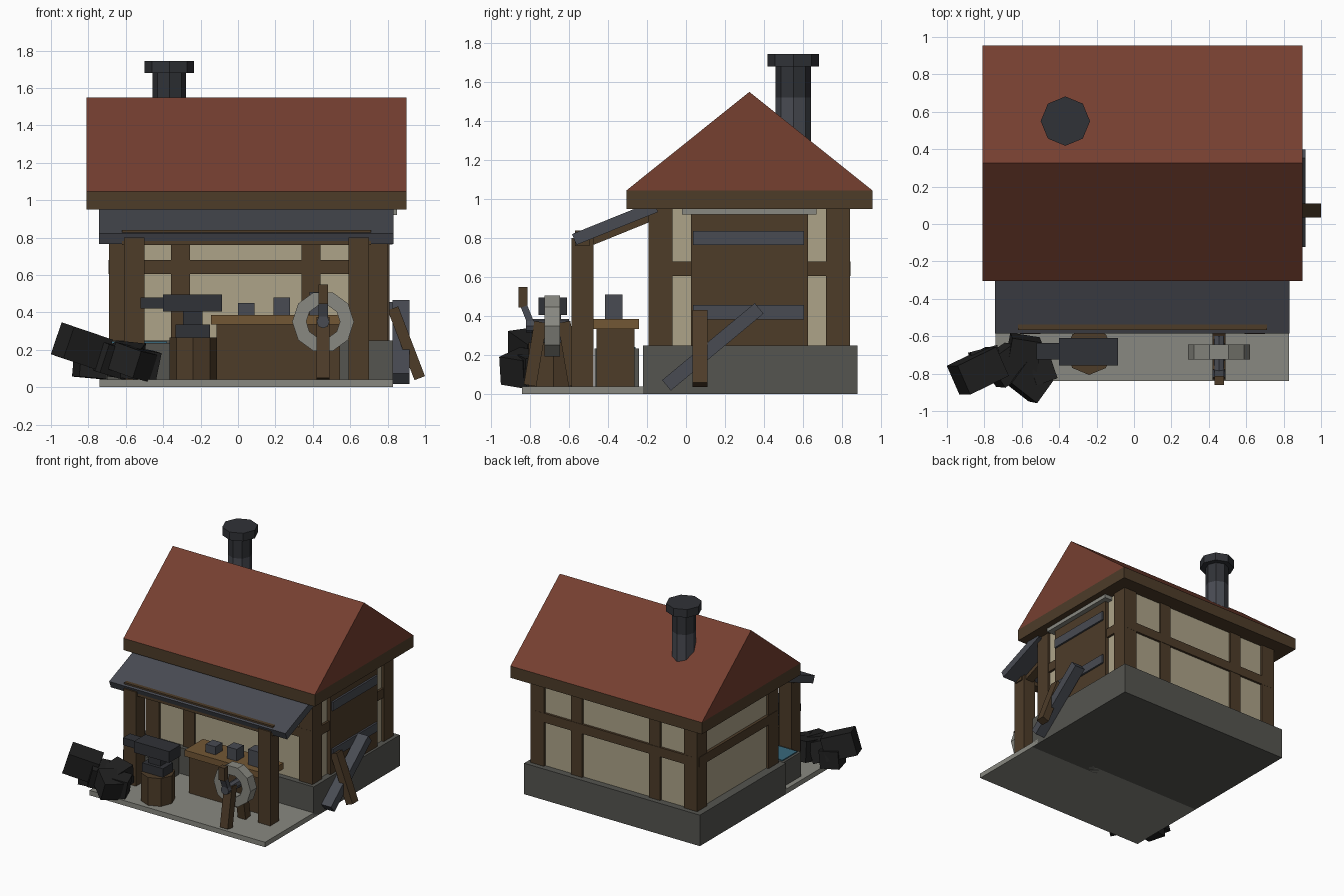
import bpy, bmesh
from math import radians, cos, sin, pi, atan2, hypot
from mathutils import Euler


def mat(name, c):
    m = bpy.data.materials.new(name)
    m.diffuse_color = (*c, 1)
    return m


WOOD = mat("dark_wood", (0.075, 0.045, 0.022))
BENCH = mat("bench_wood", (0.17, 0.095, 0.035))
PLASTER = mat("plaster", (0.42, 0.37, 0.25))
STONE = mat("stone", (0.09, 0.09, 0.08))
PALE = mat("pale_stone", (0.25, 0.25, 0.22))
ROOF = mat("roof_red", (0.18, 0.05, 0.03))
IRON = mat("iron", (0.065, 0.07, 0.085))
DARK = mat("dark_iron", (0.03, 0.032, 0.038))
COAL = mat("coal", (0.015, 0.015, 0.015))
WATER = mat("water", (0.04, 0.14, 0.2))


def mesh_obj(name, verts, faces, m):
    me = bpy.data.meshes.new(name)
    me.from_pydata(verts, [], faces)
    bm = bmesh.new()
    bm.from_mesh(me)
    bmesh.ops.recalc_face_normals(bm, faces=bm.faces)
    bm.to_mesh(me)
    bm.free()
    o = bpy.data.objects.new(name, me)
    bpy.context.collection.objects.link(o)
    me.materials.append(m)
    return o


def block(name, c, s, m, rot=(0, 0, 0)):
    """Box by centre, size and rotation in degrees."""
    v = [(x * s[0] / 2, y * s[1] / 2, z * s[2] / 2)
         for x in (-1, 1) for y in (-1, 1) for z in (-1, 1)]
    f = [(0, 1, 3, 2), (4, 6, 7, 5), (0, 4, 5, 1), (2, 3, 7, 6), (0, 2, 6, 4), (1, 5, 7, 3)]
    o = mesh_obj(name, v, f, m)
    o.location = c
    o.rotation_euler = Euler([radians(a) for a in rot])
    return o


def box(name, x, y, z, m):
    """Box by its extents."""
    e = (x, y, z)
    return block(name, [(a + b) / 2 for a, b in e], [b - a for a, b in e], m)


def beam_yz(name, x, a, b, width, thick, m):
    """Beam at x running between two (y, z) points."""
    dy, dz = b[0] - a[0], b[1] - a[1]
    return block(name, (x, (a[0] + b[0]) / 2, (a[1] + b[1]) / 2),
                 (width, hypot(dy, dz), thick), m, (atan2(dz, dy) * 180 / pi, 0, 0))


def lathe(name, c, prof, n, m, closed=False, rot=(0, 0, 0)):
    """Revolve (radius, z) points in n flat sides; closed makes a ring."""
    k = len(prof)
    v = [(r * cos(2 * pi * i / n), r * sin(2 * pi * i / n), z) for i in range(n) for r, z in prof]
    f = [(i * k + j, ((i + 1) % n) * k + j, ((i + 1) % n) * k + (j + 1) % k, i * k + (j + 1) % k)
         for i in range(n) for j in range(k if closed else k - 1)]
    if not closed:
        f += [[i * k for i in range(n)], [i * k + k - 1 for i in range(n)]]
    o = mesh_obj(name, v, f, m)
    o.location = c
    o.rotation_euler = Euler([radians(a) for a in rot])
    return o


# Stone footing and yard slab
box("stone_footing", (-0.74, 0.83), (-0.22, 0.88), (0, 0.25), STONE)
box("yard_slab", (-0.74, 0.83), (-0.84, -0.15), (0, 0.04), PALE)

# Timber framed walls
box("plaster_walls", (-0.67, 0.78), (-0.175, 0.825), (0.25, 0.96), PLASTER)
for x in (-0.63, 0.74):
    for y in (-0.13, 0.78):
        box("corner_post", (x - 0.06, x + 0.06), (y - 0.062, y + 0.062), (0.25, 0.96), WOOD)
for x in (-0.307, 0.39):
    for y in (-0.175, 0.825):
        box("wall_stud", (x - 0.05, x + 0.05), (y - 0.015, y + 0.015), (0.25, 0.96), WOOD)
for y in (-0.175, 0.825):
    box("long_rail", (-0.68, 0.79), (y - 0.018, y + 0.018), (0.605, 0.68), WOOD)
for x in (-0.67, 0.775):
    box("side_rail", (x - 0.023, x + 0.023), (-0.17, 0.82), (0.605, 0.68), WOOD)

# Sliding side door
box("door", (0.77, 0.81), (0.025, 0.625), (0.25, 0.92), WOOD)
for z in (0.42, 0.80):
    box("door_strap", (0.80, 0.825), (0.035, 0.605), (z - 0.036, z + 0.036), IRON)
box("door_track", (0.77, 0.85), (-0.02, 0.67), (0.92, 0.95), PALE)

# Main roof
box("eave_board", (-0.81, 0.90), (-0.305, 0.955), (0.95, 1.045), WOOD)
tri = [(-0.305, 1.045), (0.955, 1.045), (0.325, 1.55)]
mesh_obj("gable_roof", [(x, y, z) for x in (-0.81, 0.90) for y, z in tri],
         [(0, 1, 2), (3, 4, 5), (0, 1, 4, 3), (1, 2, 5, 4), (2, 0, 3, 5)], ROOF)

# Chimney
lathe("chimney_pipe", (-0.367, 0.55, 0), [(0.09, 1.05), (0.09, 1.52)], 8, IRON)
lathe("chimney_neck", (-0.367, 0.55, 0), [(0.09, 1.52), (0.09, 1.68)], 8, DARK)
lathe("chimney_cap", (-0.367, 0.55, 0), [(0.132, 1.68), (0.132, 1.745)], 8, DARK)

# Lean-to awning with posts, beam and rafters
beam_yz("awning", 0.045, (-0.573, 0.793), (-0.155, 0.962), 1.575, 0.06, IRON)
box("awning_beam", (-0.62, 0.71), (-0.568, -0.495), (0.76, 0.84), WOOD)
for x in (-0.555, 0.645):
    box("awning_post", (x - 0.055, x + 0.055), (-0.588, -0.475), (0.04, 0.80), WOOD)
    beam_yz("rafter", x, (-0.53, 0.77), (-0.18, 0.912), 0.07, 0.05, WOOD)

# Workbench and iron stock
box("bench_body", (-0.115, 0.545), (-0.46, -0.265), (0.04, 0.335), WOOD)
box("bench_top", (-0.145, 0.575), (-0.475, -0.24), (0.335, 0.385), BENCH)
for i in range(3):
    x = 0.045 + 0.19 * i
    box("iron_stock", (x - 0.044, x + 0.044), (-0.415, -0.325), (0.385, 0.45 + 0.03 * i), IRON)

# Water trough
box("trough", (-0.70, -0.36), (-0.47, -0.24), (0.04, 0.235), STONE)
box("trough_water", (-0.68, -0.38), (-0.45, -0.26), (0.22, 0.243), WATER)

# Anvil on stump
lathe("stump", (-0.24, -0.68, 0), [(0.127, 0.04), (0.127, 0.265)], 8, WOOD)
box("anvil_foot", (-0.335, -0.15), (-0.745, -0.615), (0.265, 0.335), DARK)
box("anvil_waist", (-0.295, -0.19), (-0.72, -0.64), (0.335, 0.41), DARK)
box("anvil_face", (-0.40, -0.085), (-0.757, -0.61), (0.405, 0.495), DARK)
box("anvil_horn", (-0.52, -0.40), (-0.725, -0.637), (0.42, 0.48), DARK)

# Grindstone on splayed legs with crank
lathe("grindstone", (0.455, -0.685, 0.35), [(0.09, -0.04), (0.165, -0.04), (0.165, 0.04), (0.09, 0.04)],
      10, PALE, True, (90, 0, 0))
for s in (-1, 1):
    beam_yz("stand_leg", 0.455, (-0.685 + s * 0.115, 0.045), (-0.685 + s * 0.06, 0.37), 0.07, 0.065, WOOD)
lathe("axle", (0.455, -0.70, 0.35), [(0.035, -0.1), (0.035, 0.12)], 8, IRON, False, (90, 0, 0))
beam_yz("crank_arm", 0.455, (-0.79, 0.35), (-0.83, 0.45), 0.05, 0.035, IRON)
box("crank_handle", (0.43, 0.48), (-0.86, -0.812), (0.445, 0.55), WOOD)

# Iron bar and wooden handle leaning by the door
beam_yz("leaning_bar", 0.872, (-0.10, 0.045), (0.375, 0.44), 0.09, 0.07, IRON)
block("leaning_handle", (0.90, 0.072, 0.235), (0.06, 0.075, 0.40), WOOD, (0, -21, 0))

# Coal heap
for c, s, r in [((-0.835, -0.785, 0.215), (0.24, 0.17, 0.18), (8, 17, 26)),
                ((-0.595, -0.71, 0.145), (0.16, 0.21, 0.16), (10, 6, -9)),
                ((-0.565, -0.84, 0.135), (0.18, 0.15, 0.15), (-8, 16, -38)),
                ((-0.69, -0.755, 0.15), (0.17, 0.17, 0.16), (12, 14, 35)),
                ((-0.79, -0.74, 0.12), (0.15, 0.15, 0.14), (0, 5, 15)),
                ((-0.50, -0.78, 0.125), (0.12, 0.13, 0.15), (6, 10, 20))]:
    block("coal_lump", c, s, COAL, r)
